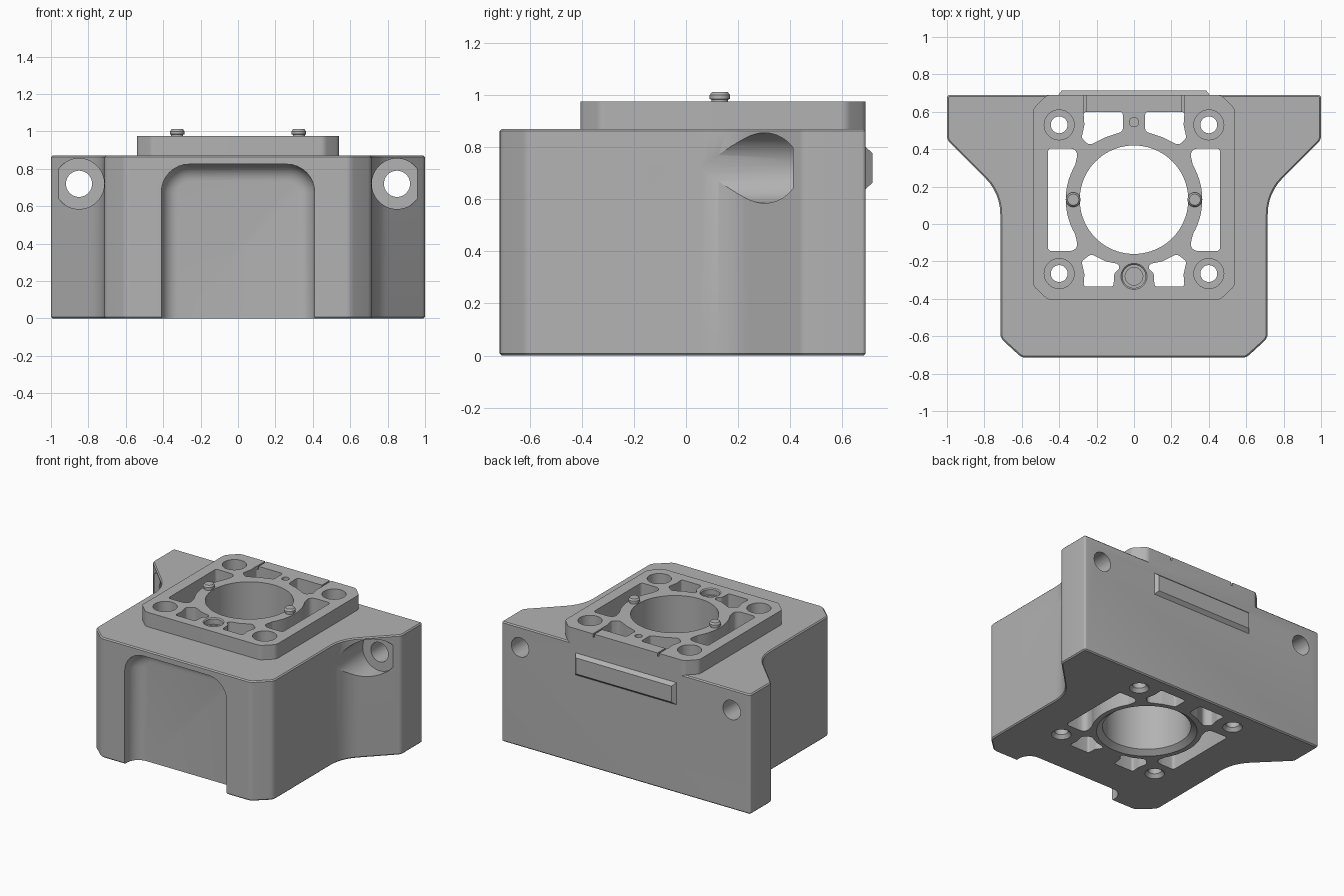
import bpy, bmesh, math
from mathutils import Vector, Matrix

cube = bpy.data.objects.get("Cube")
if cube:
    bpy.data.objects.remove(cube, do_unlink=True)

grey = bpy.data.materials.new("machined grey")
grey.use_nodes = True
COLOUR = (0.45, 0.45, 0.45, 1)
grey.diffuse_color = COLOUR
grey.node_tree.nodes["Principled BSDF"].inputs["Base Color"].default_value = COLOUR

BORE_Y = 0.13          # centre line of the main bore
BACK = 0.69            # rear face
TOP, DECK = 0.975, 0.87


def finish(name, bm):
    bmesh.ops.recalc_face_normals(bm, faces=bm.faces)
    mesh = bpy.data.meshes.new(name)
    bm.to_mesh(mesh)
    bm.free()
    mesh.materials.append(grey)
    obj = bpy.data.objects.new(name, mesh)
    bpy.context.collection.objects.link(obj)
    return obj


def rounded(points, steps=6):
    """Round each (x, y, radius) corner of a polygon with an arc."""
    out = []
    for i, (x, y, r) in enumerate(points):
        p = Vector((x, y))
        a = (Vector(points[i - 1][:2]) - p)
        b = (Vector(points[(i + 1) % len(points)][:2]) - p)
        if r == 0:
            out.append(p)
            continue
        half = a.angle(b) / 2
        a.normalize()
        b.normalize()
        start, centre = p + a * r / math.tan(half), p + (a + b).normalized() * r / math.sin(half)
        arm = start - centre
        sweep = math.pi - 2 * half
        sign = 1 if a.x * b.y - a.y * b.x < 0 else -1
        for k in range(steps + 1):
            t = sign * sweep * k / steps
            c, s = math.cos(t), math.sin(t)
            out.append(centre + Vector((arm.x * c - arm.y * s, arm.x * s + arm.y * c)))
    return out


def loft(name, loops):
    """Skin a stack of equal-length 3D loops and cap both ends."""
    bm = bmesh.new()
    rings = [[bm.verts.new(v) for v in loop] for loop in loops]
    n = len(rings[0])
    for low, high in zip(rings, rings[1:]):
        for i in range(n):
            j = (i + 1) % n
            bm.faces.new((low[i], low[j], high[j], high[i]))
    bm.faces.new(rings[0])
    bm.faces.new(rings[-1])
    return finish(name, bm)


def prism(name, outline, z0, z1):
    return loft(name, [[(p[0], p[1], z) for p in outline] for z in (z0, z1)])


def lathe(name, x, y, profile, sides=48):
    """Round part about a vertical axis from (radius, z) pairs."""
    angles = [2 * math.pi * i / sides for i in range(sides)]
    return loft(name, [[(x + r * math.cos(a), y + r * math.sin(a), z) for a in angles]
                       for r, z in profile])


def drill_y(x, z, r, y0, y1):
    angles = [2 * math.pi * i / 48 for i in range(48)]
    return loft("cutter", [[(x + r * math.cos(a), y, z + r * math.sin(a)) for a in angles]
                           for y in (y0, y1)])


def box(x0, x1, y0, y1, z0, z1):
    return prism("cutter", [(x0, y0), (x1, y0), (x1, y1), (x0, y1)], z0, z1)


def mirrored(half):
    """Complete a right-hand outline, listed front to back, across x = 0."""
    return half + [(-x, y, r) for x, y, r in reversed(half)]


# Main block with flared rear wings
body_outline = rounded(mirrored([
    (0.60, -0.715, 0.06), (0.715, -0.61, 0.06), (0.715, 0.165, 0.27),
    (1.0, 0.45, 0.05), (1.0, BACK, 0.015)]))
body = prism("main_block", body_outline, 0, DECK)
bm = bmesh.new()
bm.from_mesh(body.data)
rims = [e for e in bm.edges if abs(e.verts[0].co.z - e.verts[1].co.z) < 0.001]
bmesh.ops.bevel(bm, geom=rims, offset=0.008, segments=1, affect='EDGES')
bm.to_mesh(body.data)
bm.free()

# Raised mounting plate
plate = prism("mounting_plate", rounded(mirrored([
    (0.46, -0.405, 0.05), (0.54, -0.33, 0.05),
    (0.54, 0.615, 0.05), (0.465, BACK, 0.05)])), DECK - 0.012, TOP)

# Cutters shared by the block and the plate: main bore
LOW, HIGH = -0.1, 1.1
through = [lathe("cutter", 0, BORE_Y, [(0.33, LOW), (0.33, 0), (0.29, 0.03), (0.29, HIGH)], 80)]

# Windows around the bore ring
RING = 0.365
ring_arc = [(RING * math.cos(a), BORE_Y + RING * math.sin(a), 0)
            for a in [math.radians(26 - 52 * k / 12) for k in range(13)]]
side_window = [(0.46, -0.145, 0.02), (0.46, 0.405, 0.02), (0.36, 0.405, 0.03),
               (0.295, 0.40, 0.035), (0.315, 0.315, 0.03)] + ring_arc + [
               (0.315, -0.055, 0.03), (0.295, -0.14, 0.035), (0.36, -0.145, 0.03)]
rear_window = [(0.27, 0.60, 0.015), (0.06, 0.60, 0.015), (0.06, 0.495, 0.02),
               (0.15, 0.465, 0.03), (0.24, 0.42, 0.03), (0.28, 0.46, 0.02), (0.265, 0.53, 0.05)]
front_window = [(0.27, -0.335, 0.015), (0.11, -0.335, 0.015), (0.105, -0.26, 0.03),
                (0.05, -0.22, 0.02), (0.15, -0.20, 0.03), (0.23, -0.16, 0.03),
                (0.28, -0.20, 0.02), (0.265, -0.27, 0.05)]
for side in (1, -1):
    for shape in (side_window, rear_window, front_window):
        through.append(prism("cutter", rounded([(side * x, y, r) for x, y, r in shape], 4), LOW, HIGH))
    # Corner bolt holes, counterbored above and countersunk below
    for y in (0.53, -0.265):
        through.append(lathe("cutter", side * 0.4, y, [
            (0.065, LOW), (0.065, 0), (0.045, 0.025), (0.045, 0.9), (0.08, 0.9), (0.08, HIGH)]))

# Dowel socket and small locating hole
plate_cutters = [
    lathe("cutter", 0, -0.28, [(0.047, 0.89), (0.047, 0.93), (0.062, 0.93),
                               (0.062, 0.968), (0.075, 0.98), (0.075, HIGH)]),
    lathe("cutter", 0, 0.545, [(0.025, 0.91), (0.025, HIGH)], 24)]
# Thin grooves in the plate's rear edge
for side in (1, -1):
    x = side * 0.26
    plate_cutters.append(box(x - 0.006, x + 0.006, 0.59, 0.72, 0.95, HIGH))

# Wing bolt holes with front spot faces
body_cutters = []
for side in (1, -1):
    body_cutters.append(drill_y(side * 0.85, 0.72, 0.07, 0, 1))
    body_cutters.append(drill_y(side * 0.85, 0.72, 0.135, -0.1, 0.41))

# Filleted recess in the front face
FRONT, FILLET, DEPTH = -0.715, 0.09, 0.12


def arch(inset, y):
    w, h, r = 0.41 - inset, 0.825 - inset, 0.15 - inset
    return [(p.x, y, p.y) for p in rounded([(-w, -0.1, 0), (w, -0.1, 0), (w, h, r), (-w, h, r)], 8)]


recess = [arch(0, FRONT - 0.1), arch(0, FRONT + DEPTH - FILLET)]
for k in range(1, 8):
    t = math.pi / 2 * k / 7
    recess.append(arch(FILLET * (1 - math.cos(t)), FRONT + DEPTH - FILLET * (1 - math.sin(t))))
body_cutters.append(loft("cutter", recess))


def carve(target, cutters):
    bpy.context.view_layer.objects.active = target
    for cutter in cutters:
        mod = target.modifiers.new("cut", 'BOOLEAN')
        mod.operation, mod.solver, mod.object = 'DIFFERENCE', 'EXACT', cutter
        bpy.ops.object.modifier_apply(modifier=mod.name)


carve(body, through + body_cutters)
carve(plate, through + plate_cutters)
for cutter in through + body_cutters + plate_cutters:
    bpy.data.objects.remove(cutter, do_unlink=True)

# Locating pins on the bore ring
parts = [body, plate]
for side, word in ((1, "left"), (-1, "right")):
    parts.append(lathe(word + "_pin", side * 0.325, BORE_Y, [
        (0.032, 0.96), (0.032, 0.983), (0.039, 0.985), (0.039, 1.0), (0.03, 1.012)], 32))

# Chamfered rib on the rear face
parts.append(loft("rear_rib", [
    [(-w, y, 0.72 - h), (w, y, 0.72 - h), (w, y, 0.72 + h), (-w, y, 0.72 + h)]
    for w, h, y in ((0.405, 0.08, BACK - 0.02), (0.405, 0.08, BACK), (0.385, 0.058, 0.715))]))

# Smooth curved walls, keep edges sharp
bpy.ops.object.select_all(action='DESELECT')
for obj in parts:
    obj.select_set(True)
bpy.context.view_layer.objects.active = body
bpy.ops.object.shade_smooth_by_angle(angle=math.radians(25))
